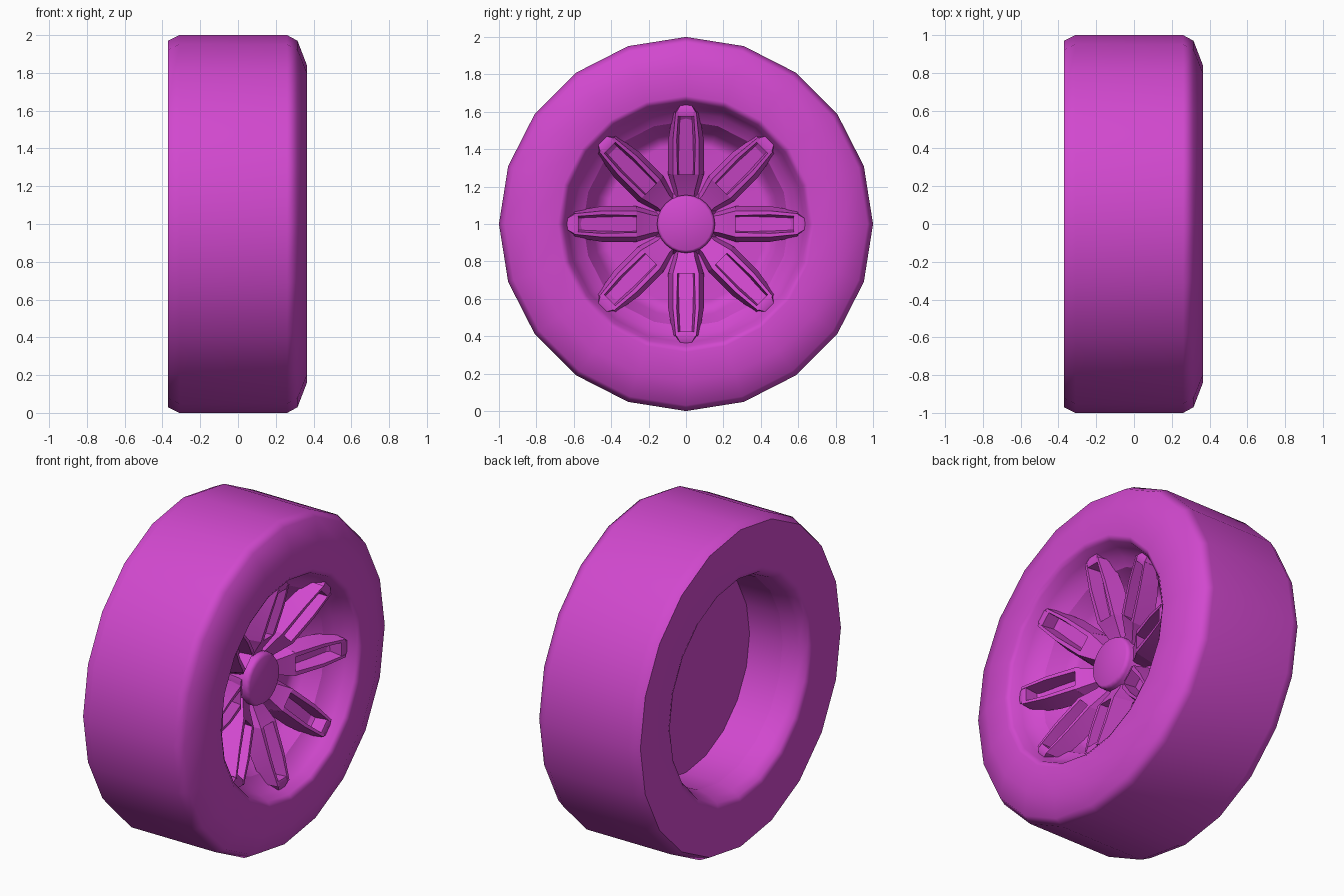
import bpy, bmesh, math
from mathutils import Matrix, Vector

if "Cube" in bpy.data.objects:
    bpy.data.objects.remove(bpy.data.objects["Cube"])

purple = bpy.data.materials.new("purple")
purple.diffuse_color = (0.64, 0.065, 0.62, 1)
purple.use_nodes = True
purple.node_tree.nodes["Principled BSDF"].inputs["Base Color"].default_value = purple.diffuse_color
AXLE = Vector((0, 0, 1))


def finish(bm, name, angle):
    bmesh.ops.remove_doubles(bm, verts=bm.verts, dist=1e-5)
    bmesh.ops.recalc_face_normals(bm, faces=bm.faces)
    mesh = bpy.data.meshes.new(name)
    bm.to_mesh(mesh)
    bm.free()
    mesh.materials.append(purple)
    ob = bpy.data.objects.new(name, mesh)
    ob.location = AXLE
    bpy.context.collection.objects.link(ob)
    bpy.ops.object.select_all(action='DESELECT')
    ob.select_set(True)
    bpy.context.view_layer.objects.active = ob
    bpy.ops.object.shade_smooth_by_angle(angle=math.radians(angle))
    return ob


def lathe(name, profile, sides=20, angle=40):
    """Spin an (x, radius) profile around the x axis."""
    bm = bmesh.new()
    vs = [bm.verts.new((x, r, 0)) for x, r in profile]
    es = [bm.edges.new(pair) for pair in zip(vs, vs[1:])]
    bmesh.ops.spin(bm, geom=vs + es, cent=(0, 0, 0), axis=(1, 0, 0),
                   angle=math.tau, steps=sides, use_duplicate=False)
    ob = finish(bm, name, angle)
    # keep the broad faces evenly shaded, only the narrow bevels blend
    ob.modifiers.new("even_shading", 'WEIGHTED_NORMAL').keep_sharp = True
    return ob


def loft(bm, sections):
    """Join rings of (x, across, radius) points into a capped solid."""
    rings = [[bm.verts.new(p) for p in s] for s in sections]
    n = len(rings[0])
    for a, b in zip(rings, rings[1:]):
        for i in range(n):
            bm.faces.new((a[i], a[(i + 1) % n], b[(i + 1) % n], b[i]))
    bm.faces.new(rings[0])
    bm.faces.new(rings[-1])


def bar(r, front, depth, w0, w1, w2, w3):
    """Cross-section: front edge spans w0..w1, back edge spans w2..w3."""
    return [(front, w0, r), (front, w1, r), (front - depth, w3, r), (front - depth, w2, r)]


# Tyre with its dished inner lip on both sides
lathe("tyre", [(0.20, 0.55), (0.235, 0.60), (0.29, 0.635), (0.345, 0.655), (0.365, 0.685),
               (0.365, 0.84), (0.315, 0.97), (0.26, 1.0), (-0.31, 1.0),
               (-0.37, 0.97), (-0.37, 0.70), (-0.355, 0.665), (-0.31, 0.64),
               (-0.22, 0.62)], angle=62)

# Rim: recessed well in front, plain disc at the back
lathe("rim", [(0.20, 0.55), (0.11, 0.50), (0.075, 0.47), (0.06, 0.43), (0.06, 0)], angle=60)
lathe("rim_back", [(-0.22, 0.62), (0.0, 0.615), (0.0, 0)])

# Hub cap
lathe("hub_cap", [(0.05, 0.18), (0.11, 0.155), (0.155, 0.155), (0.18, 0.14), (0.18, 0)],
      sides=24, angle=62)

# Eight forked spokes that rise from the hub to the rim
for k in range(8):
    bm = bmesh.new()
    # solid root
    loft(bm, [bar(0.10, 0.11, 0.06, -0.04, 0.04, -0.06, 0.06),
              bar(0.17, 0.14, 0.08, -0.045, 0.045, -0.065, 0.065),
              bar(0.265, 0.205, 0.13, -0.07, 0.07, -0.095, 0.095)])
    # two prongs
    for s in (-1, 1):
        loft(bm, [bar(0.265, 0.205, 0.12, s * 0.045, s * 0.07, s * 0.035, s * 0.095),
                  bar(0.45, 0.265, 0.11, s * 0.05, s * 0.07, s * 0.035, s * 0.095),
                  bar(0.60, 0.31, 0.10, s * 0.04, s * 0.055, s * 0.03, s * 0.07)])
    # slot floor and closing tip
    loft(bm, [bar(0.25, 0.12, 0.04, -0.05, 0.05, -0.05, 0.05),
              bar(0.60, 0.22, 0.04, -0.05, 0.05, -0.05, 0.05)])
    loft(bm, [bar(0.575, 0.30, 0.10, -0.045, 0.045, -0.05, 0.05),
              bar(0.60, 0.308, 0.10, -0.05, 0.05, -0.06, 0.06),
              bar(0.635, 0.295, 0.09, -0.03, 0.03, -0.04, 0.04)])
    bmesh.ops.rotate(bm, verts=bm.verts, cent=(0, 0, 0),
                     matrix=Matrix.Rotation(k * math.tau / 8, 3, 'X'))
    finish(bm, f"spoke_{k + 1}", 40)
